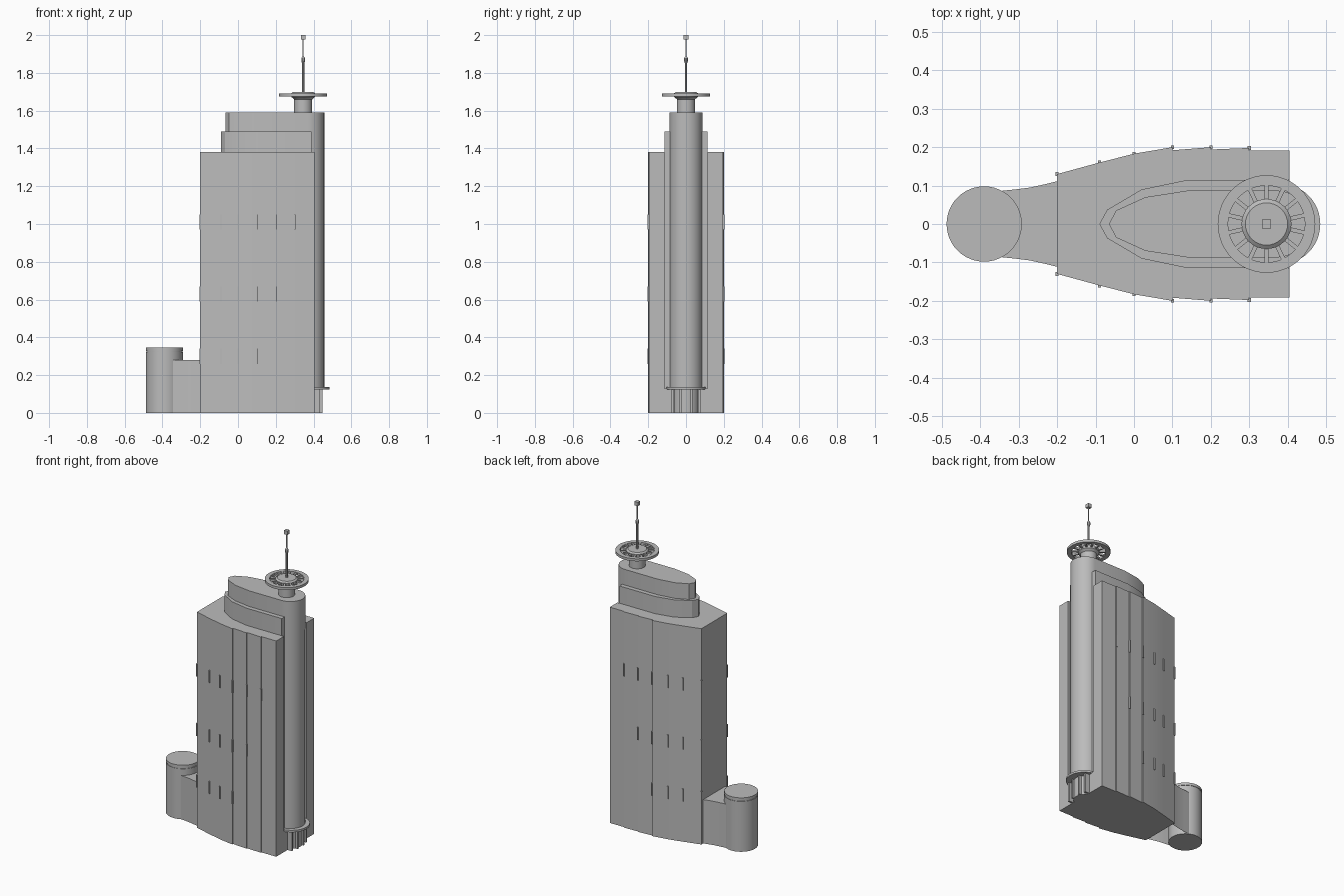
import bpy, bmesh, math
from mathutils import Matrix

cube = bpy.data.objects.get("Cube")
if cube:
    bpy.data.objects.remove(cube, do_unlink=True)

grey = bpy.data.materials.new("concrete grey")
grey.use_nodes = True
colour = (0.5, 0.5, 0.5, 1)
grey.diffuse_color = colour
grey.node_tree.nodes["Principled BSDF"].inputs["Base Color"].default_value = colour


def finish(bm, name, angle=30):
    bmesh.ops.recalc_face_normals(bm, faces=bm.faces)
    me = bpy.data.meshes.new(name)
    bm.to_mesh(me)
    bm.free()
    ob = bpy.data.objects.new(name, me)
    bpy.context.collection.objects.link(ob)
    me.materials.append(grey)
    bpy.ops.object.select_all(action='DESELECT')
    ob.select_set(True)
    bpy.context.view_layer.objects.active = ob
    bpy.ops.object.shade_smooth_by_angle(angle=math.radians(angle))
    return ob


def add_prism(bm, plan, z0, z1, bottom=True):
    low = [bm.verts.new((x, y, z0)) for x, y in plan]
    high = [bm.verts.new((x, y, z1)) for x, y in plan]
    for i in range(len(plan)):
        j = (i + 1) % len(plan)
        bm.faces.new((low[i], low[j], high[j], high[i]))
    bm.faces.new(high)
    if bottom:
        bm.faces.new(low[::-1])


def mirrored(half):
    return half + [(x, -y) for x, y in reversed(half) if y > 0]


def prism(name, half, z0, z1, angle=30, bottom=True):
    bm = bmesh.new()
    add_prism(bm, mirrored(half), z0, z1, bottom)
    return finish(bm, name, angle)


def arc(cx, r, a0, a1, n):
    angles = [math.radians(a0 + (a1 - a0) * i / n) for i in range(n + 1)]
    return [(cx + r * math.cos(a), max(0, r * math.sin(a))) for a in angles]


def lathe(name, cx, profile, sides=32):
    # closed revolved profile, capped at both ends
    bm = bmesh.new()
    rings = []
    for r, z in profile:
        rings.append([bm.verts.new((cx + r * math.cos(math.tau * i / sides),
                                    r * math.sin(math.tau * i / sides), z)) for i in range(sides)])
    for a, b in zip(rings, rings[1:]):
        for i in range(sides):
            j = (i + 1) % sides
            bm.faces.new((a[i], a[j], b[j], b[i]))
    bm.faces.new(rings[0][::-1])
    bm.faces.new(rings[-1])
    return finish(bm, name)


def add_box(bm, centre, size, turn=Matrix()):
    m = turn @ Matrix.Translation(centre) @ Matrix.Diagonal((*size, 1))
    bmesh.ops.create_cube(bm, size=1, matrix=m)


# Main tower: flared plan, small sawtooth steps, recess behind the shaft
edges = [(-0.2, 0.13), (-0.09, 0.16), (0, 0.183), (0.1, 0.2), (0.2, 0.2), (0.3, 0.198)]
tower_plan = edges[:4] + [(0.1, 0.192), (0.2, 0.2), (0.2, 0.194), (0.3, 0.198),
                          (0.3, 0.192), (0.405, 0.192), (0.405, 0.115), (0.39, 0.115)]
prism("tower", tower_plan, 0, 1.38, 5)
bm = bmesh.new()
add_box(bm, (0.36, 0, 0.065), (0.09, 0.23, 0.13))
finish(bm, "recess_sill")

# Narrow fins on the facade edges
bm = bmesh.new()
for z, count in ((0.3, 4), (0.63, 5), (1.01, 6)):
    for x, y in edges[:count]:
        for side in (-1, 1):
            add_box(bm, (x, side * y, z), (0.008, 0.01, 0.08))
finish(bm, "facade_fins")

# Stepped crown with a pointed nose
prism("lower_crown", [(-0.09, 0), (-0.07, 0.037), (0.02, 0.09), (0.14, 0.115), (0.39, 0.115)],
      1.38, 1.49)
prism("upper_crown", [(-0.065, 0), (-0.047, 0.035), (0.03, 0.07), (0.14, 0.087)]
      + arc(0.37, 0.087, 90, 0, 14), 1.38, 1.59)

# Round shaft at the end, with its canopy and entrance
lathe("end_shaft", 0.37, [(0.087, 0.13), (0.087, 1.5895)], 48)
lathe("entrance_canopy", 0.38, [(0.105, 0.125), (0.105, 0.138)], 48)
lathe("entrance_core", 0.37, [(0.07, 0), (0.07, 0.126)])
bm = bmesh.new()
for side in (-1, 1):
    add_box(bm, (0.42, side * 0.072, 0.063), (0.03, 0.012, 0.126))
    add_box(bm, (0.437, side * 0.03, 0.063), (0.02, 0.01, 0.126))
finish(bm, "entrance_posts")

# Low annex: curved link and round drum
link = [(-0.39, 0.08), (-0.34, 0.087), (-0.31, 0.09), (-0.27, 0.095), (-0.23, 0.104), (-0.19, 0.114)]
prism("annex_link", link, 0, 0.28, bottom=False)
lathe("annex_drum", -0.39, [(0.098, 0), (0.098, 0.322), (0.095, 0.322), (0.095, 0.328),
                            (0.098, 0.328), (0.098, 0.345)], 48)

# Rooftop pedestal, spoked platform and mast
cx = 0.345
lathe("platform_pedestal", cx, [(0.048, 1.585), (0.048, 1.66), (0.062, 1.672), (0.065, 1.69), (0.055, 1.698)])
bm = bmesh.new()
sides = 48
corners = [(0.1, 1.675), (0.127, 1.675), (0.127, 1.691), (0.1, 1.691)]
ring = [[bm.verts.new((cx + r * math.cos(math.tau * i / sides), r * math.sin(math.tau * i / sides), z))
         for r, z in corners] for i in range(sides)]
for i in range(sides):
    a, b = ring[i], ring[(i + 1) % sides]
    for k in range(4):
        n = (k + 1) % 4
        bm.faces.new((a[k], a[n], b[n], b[k]))
for i in range(14):
    turn = Matrix.Translation((cx, 0, 0)) @ Matrix.Rotation(math.tau * (i + 0.5) / 14, 4, 'Z')
    add_box(bm, (0.082, 0, 1.683), (0.042, 0.011, 0.012), turn)
finish(bm, "platform_wheel")
lathe("mast", cx, [(0.006, 1.69), (0.006, 1.85), (0.01, 1.862), (0.01, 1.878),
                   (0.003, 1.89), (0.003, 1.98)], 10)
bm = bmesh.new()
add_box(bm, (cx, 0, 1.988), (0.024, 0.024, 0.024))
finish(bm, "mast_beacon")
